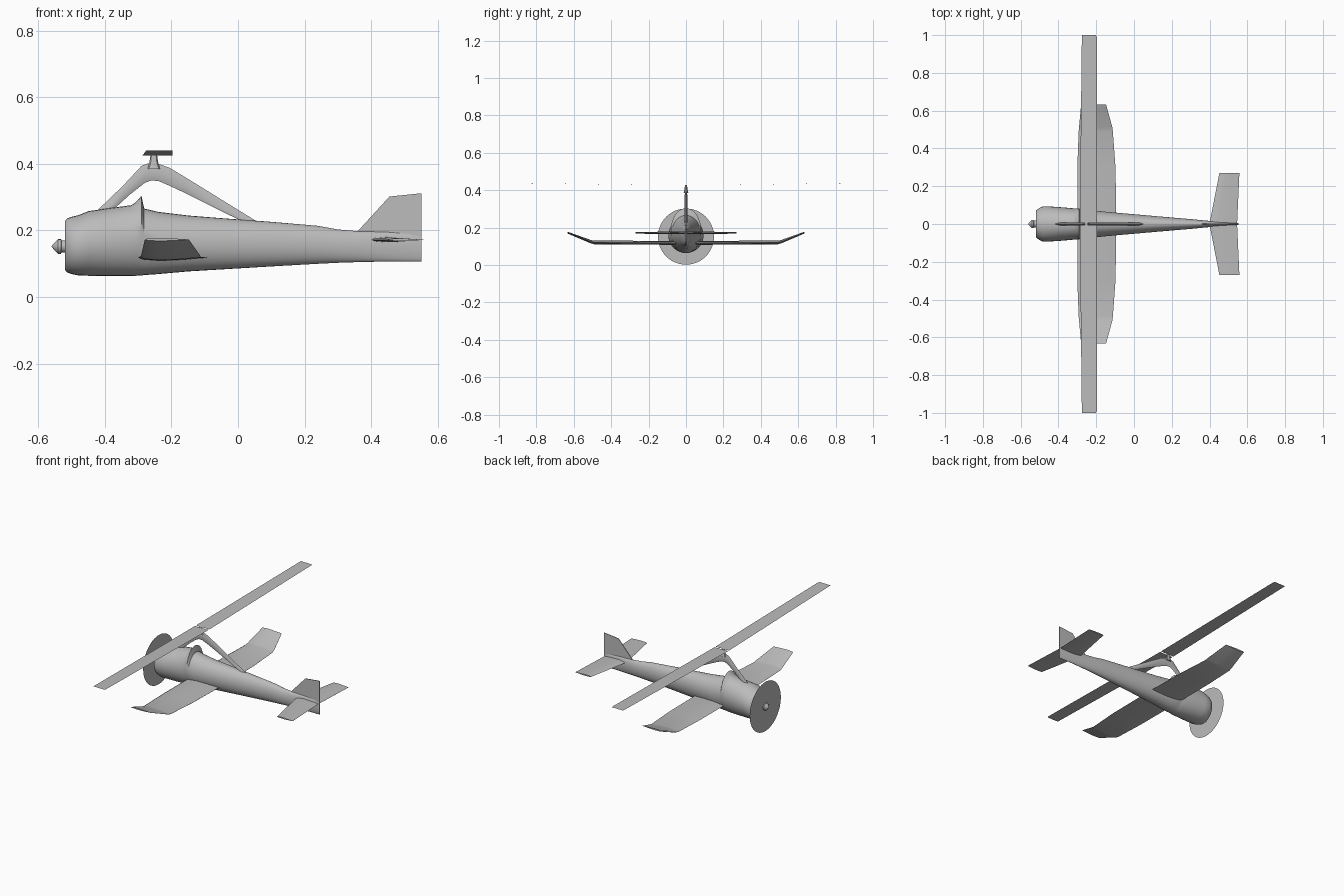
import bpy, bmesh, math
from mathutils import Vector

cube = bpy.data.objects.get("Cube")
if cube:
    bpy.data.objects.remove(cube, do_unlink=True)

grey = bpy.data.materials.new("plain grey")
GREY = (0.5, 0.5, 0.5, 1.0)
grey.diffuse_color = GREY
grey.use_nodes = True
for node in grey.node_tree.nodes:
    if node.type == 'BSDF_PRINCIPLED':
        node.inputs["Base Color"].default_value = GREY


def finish(name, bm, angle=35, recalc=True):
    """Turn a bmesh into a shaded object."""
    if recalc:
        bmesh.ops.recalc_face_normals(bm, faces=bm.faces)
    mesh = bpy.data.meshes.new(name)
    bm.to_mesh(mesh)
    bm.free()
    mesh.materials.append(grey)
    obj = bpy.data.objects.new(name, mesh)
    bpy.context.scene.collection.objects.link(obj)
    bpy.ops.object.select_all(action='DESELECT')
    obj.select_set(True)
    bpy.context.view_layer.objects.active = obj
    bpy.ops.object.shade_smooth_by_angle(angle=math.radians(angle))
    return obj


def loft(name, rings, angle=35):
    """Skin a row of closed rings and cap both ends."""
    bm = bmesh.new()
    rows = [[bm.verts.new(p) for p in ring] for ring in rings]
    n = len(rows[0])
    for a, b in zip(rows, rows[1:]):
        for i in range(n):
            j = (i + 1) % n
            bm.faces.new((a[i], a[j], b[j], b[i]))
    bm.faces.new(rows[0])
    bm.faces.new(rows[-1])
    return finish(name, bm, angle)


def oval(x, bottom, top, half_width, n=32):
    mid, half = (top + bottom) / 2, (top - bottom) / 2
    return [(x, half_width * math.cos(2 * math.pi * i / n),
             mid + half * math.sin(2 * math.pi * i / n)) for i in range(n)]


# chord fraction, height as a fraction of thickness
FOIL = [(0, 0), (0.06, 0.3), (0.3, 0.5), (0.65, 0.3), (1, 0.02),
        (1, -0.02), (0.6, -0.35), (0.3, -0.45), (0.06, -0.25)]


def foil(y, lead, trail, z, thick):
    return [(lead + (trail - lead) * c, y, z + thick * h) for c, h in FOIL]


# Fuselage: x, bottom, top, half width, with the raised cockpit collar
loft("fuselage", [oval(*s) for s in [
    (-0.52, 0.082, 0.228, 0.066), (-0.514, 0.074, 0.236, 0.076),
    (-0.50, 0.069, 0.241, 0.085), (-0.48, 0.065, 0.246, 0.094),
    (-0.45, 0.064, 0.258, 0.093), (-0.39, 0.063, 0.267, 0.089),
    (-0.32, 0.063, 0.276, 0.083), (-0.305, 0.064, 0.287, 0.082),
    (-0.29, 0.065, 0.304, 0.081), (-0.282, 0.066, 0.266, 0.078),
    (-0.24, 0.069, 0.256, 0.074), (-0.15, 0.077, 0.245, 0.065),
    (-0.05, 0.083, 0.237, 0.056), (0.1, 0.092, 0.226, 0.043),
    (0.24, 0.100, 0.214, 0.031), (0.30, 0.103, 0.203, 0.026),
    (0.36, 0.105, 0.198, 0.020), (0.45, 0.107, 0.196, 0.012),
    (0.552, 0.107, 0.19, 0.004)]])

# Spinner and shaft
loft("spinner", [oval(x, 0.152 - r, 0.152 + r, r, 16) for x, r in [
    (-0.56, 0.001), (-0.552, 0.011), (-0.541, 0.022), (-0.532, 0.022),
    (-0.530, 0.018), (-0.515, 0.018)]], 40)

# Spinning propeller disc, a single thin sheet
bm = bmesh.new()
bm.faces.new([bm.verts.new(p) for p in oval(-0.535, 0.002, 0.302, 0.15, 48)])
finish("propeller_disc", bm)

# Wing with upturned tips
half = [(0.3, -0.30, -0.098, 0.119, 0.022), (0.49, -0.293, -0.112, 0.120, 0.020),
        (0.51, -0.291, -0.114, 0.125, 0.019), (0.633, -0.28, -0.148, 0.173, 0.010)]
stations = [(-s[0],) + s[1:] for s in reversed(half)]
stations += [(0, -0.30, -0.093, 0.118, 0.022)] + half
loft("wing", [foil(*s) for s in stations])

# Tailplane halves
for side, label in ((1, "back"), (-1, "front")):
    loft("tailplane_" + label, [foil(side * y, a, b, 0.172, t) for y, a, b, t in [
        (0.004, 0.40, 0.546, 0.016), (0.27, 0.452, 0.558, 0.009)]])

# Fin: plate with slim leading edge
outline = [(0.355, 0.17), (0.36, 0.198), (0.455, 0.302), (0.552, 0.312), (0.552, 0.15)]
thick = [0.002, 0.002, 0.002, 0.002, 0.003]
loft("fin", [[(x, s * t, z) for (x, z), t in zip(outline, thick)] for s in (-1, 1)])

# Rotor pylon: outer edge x, z then inner edge x, z along the arch
arch = [(-0.425, 0.258, -0.375, 0.262), (-0.345, 0.335, -0.325, 0.308),
        (-0.29, 0.394, -0.28, 0.343), (-0.272, 0.401, -0.262, 0.350),
        (-0.235, 0.399, -0.240, 0.349), (-0.205, 0.388, -0.205, 0.334),
        (-0.16, 0.361, -0.16, 0.313), (0.07, 0.219, 0.015, 0.226)]
rings = []
for ox, oz, ix, iz in arch:
    mx, mz = (ox + ix) / 2, (oz + iz) / 2
    rings.append([(ox, 0, oz), (mx, 0.007, mz), (ix, 0, iz), (mx, -0.007, mz)])
loft("rotor_pylon", rings, 50)

# Mast on top of the pylon
loft("rotor_mast", [[(-0.253 + w * math.cos(a), 0.6 * w * math.sin(a), z)
                     for a in [math.pi * k / 4 for k in range(8)]]
                    for z, w in [(0.385, 0.021), (0.405, 0.013), (0.427, 0.010)]])

# Rotor blades: thin sheets rising slightly toward the tips
for side, label in ((1, "back"), (-1, "front")):
    bm = bmesh.new()
    points = [(-0.287, 0.004, 0.425), (-0.196, 0.004, 0.425),
              (-0.197, 0.99, 0.440), (-0.202, 1.0, 0.440), (-0.276, 1.0, 0.440)]
    face = bm.faces.new([bm.verts.new((x, side * y, z)) for x, y, z in points])
    face.normal_update()
    if face.normal.z < 0:
        face.normal_flip()
    finish("rotor_blade_" + label, bm, recalc=False)
